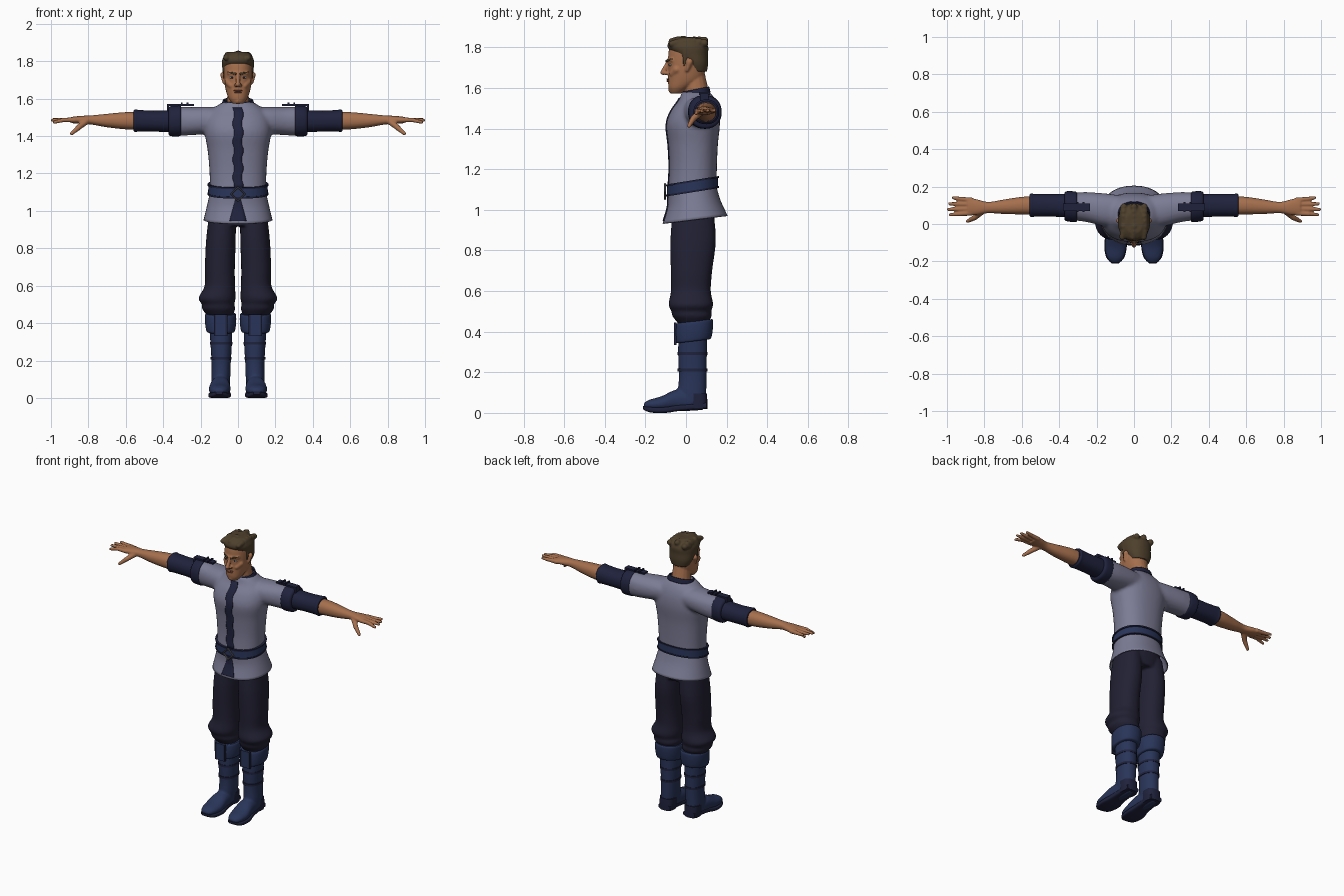
import bpy, bmesh, math, random
from mathutils import Vector, Matrix

random.seed(4)
if "Cube" in bpy.data.objects:
    bpy.data.objects.remove(bpy.data.objects["Cube"])


def material(name, r, g, b):
    mat = bpy.data.materials.new(name)
    mat.use_nodes = True
    mat.diffuse_color = (r, g, b, 1)
    mat.node_tree.nodes["Principled BSDF"].inputs["Base Color"].default_value = (r, g, b, 1)
    return mat


skin = material("tan skin", .38, .16, .075)
hair_brown = material("brown hair", .075, .05, .025)
lip_red = material("lip", .25, .085, .05)
eye_white = material("eye white", .5, .47, .42)
grey_cloth = material("grey violet cloth", .2, .2, .3)
navy = material("navy trim", .014, .016, .046)
trouser_cloth = material("dark trouser cloth", .016, .015, .034)
blue_leather = material("blue leather", .022, .035, .1)
metal = material("dull metal", .12, .12, .14)


def interpolate(rings, steps):
    """Smooth curve through the rings (Catmull-Rom)."""
    rows = []
    for i in range(len(rings) - 1):
        p0, p1 = rings[max(i - 1, 0)], rings[i]
        p2, p3 = rings[i + 1], rings[min(i + 2, len(rings) - 1)]
        for k in range(steps):
            t = k / steps
            rows.append([b + t * ((c - a) / 2 + t * ((2 * a - 5 * b + 4 * c - d) / 2
                         + t * (3 * b - a - 3 * c + d) / 2))
                         for a, b, c, d in zip(p0, p1, p2, p3)])
    return rows + [rings[-1]]


def loft(bm, axis, rings, steps=4, power=2.2, side=1, tilt=0, cap=True, seg=36):
    """Skin oval rings (position, centre u, centre v, radius u, radius v) along an axis."""
    loops = []
    for t, u, v, ru, rv in interpolate(rings, steps):
        loop = []
        for i in range(seg):
            a = math.tau * i / seg
            c, s = math.cos(a), math.sin(a)
            pu = u + ru * math.copysign(abs(c) ** (2 / power), c)
            pv = v + rv * math.copysign(abs(s) ** (2 / power), s)
            x, y, z = {"x": (t, pu, pv), "y": (pu, t, pv), "z": (pu, pv, t)}[axis]
            loop.append(bm.verts.new((x * side, y, z + tilt * (y - .03))))
        loops.append(loop)
    for low, high in zip(loops, loops[1:]):
        for i in range(seg):
            j = (i + 1) % seg
            bm.faces.new((low[i], low[j], high[j], high[i]))
    if cap:
        bm.faces.new(loops[0])
        bm.faces.new(loops[-1])


def capsule(bm, a, b, r1, r2, side=1):
    a, b = (Vector((p[0] * side, p[1], p[2])) for p in (a, b))
    turn = (b - a).to_track_quat("Z", "Y")
    for v in bmesh.ops.create_uvsphere(bm, u_segments=16, v_segments=10, radius=1)["verts"]:
        v.co = b + turn @ (v.co * r2) if v.co.z > .01 else a + turn @ (v.co * r1)


def blob(bm, centre, size):
    bmesh.ops.create_uvsphere(bm, u_segments=16, v_segments=10, radius=1,
                              matrix=Matrix.Translation(centre) @ Matrix.Diagonal((*size, 1)))


def box(bm, centre, size):
    bmesh.ops.create_cube(bm, size=1, matrix=Matrix.Translation(centre) @ Matrix.Diagonal((*size, 1)))


def part(name, bm, mat, mirror=False, voxel=0, smooth=4, shell=0):
    """Turn a bmesh into an object; voxel blends overlapping volumes into one skin."""
    bmesh.ops.recalc_face_normals(bm, faces=bm.faces)
    mesh = bpy.data.meshes.new(name)
    bm.to_mesh(mesh)
    bm.free()
    mesh.materials.append(mat)
    obj = bpy.data.objects.new(name, mesh)
    bpy.context.collection.objects.link(obj)
    bpy.ops.object.select_all(action="DESELECT")
    obj.select_set(True)
    bpy.context.view_layer.objects.active = obj
    bpy.ops.object.shade_smooth_by_angle(angle=math.radians(40))
    if shell:
        mod = obj.modifiers.new("Shell", "SOLIDIFY")
        mod.thickness = shell
    if mirror:
        obj.modifiers.new("Mirror", "MIRROR").use_mirror_merge = False
    if voxel:
        mod = obj.modifiers.new("Blend", "REMESH")
        mod.mode, mod.voxel_size, mod.use_smooth_shade = "VOXEL", voxel, True
        mod = obj.modifiers.new("Soften", "SMOOTH")
        mod.factor, mod.iterations = .5, smooth
    return obj


def lofted(name, mat, axis, rings, mirror=False, shell=0, **options):
    bm = bmesh.new()
    loft(bm, axis, rings, cap=not shell, **options)
    return part(name, bm, mat, mirror, shell=shell)


def strip(name, target, mat, z0, z1, w0, w1, wobble=0):
    """Thin vertical band laid on the front of another part."""
    bm = bmesh.new()
    rows = []
    for i in range(19):
        t = i / 18
        w, shift = w0 + (w1 - w0) * t, wobble * (-1) ** (i // 2)
        rows.append([bm.verts.new((w * k / 2 + shift, -.3, z0 + (z1 - z0) * t)) for k in range(-2, 3)])
    for low, high in zip(rows, rows[1:]):
        for k in range(4):
            bm.faces.new((low[k], low[k + 1], high[k + 1], high[k]))
    obj = part(name, bm, mat)
    wrap = obj.modifiers.new("Lay on", "SHRINKWRAP")
    wrap.target, wrap.wrap_method, wrap.use_project_y = target, "PROJECT", True
    mod = obj.modifiers.new("Thickness", "SOLIDIFY")
    mod.thickness, mod.offset = .0098, 0


# Tunic: torso and short sleeves blended together, flared skirt below
bm = bmesh.new()
loft(bm, "z", [(1.08, 0, .03, .15, .12), (1.2, 0, .035, .152, .117), (1.32, 0, .035, .162, .122),
               (1.42, 0, .035, .178, .132), (1.49, 0, .045, .17, .117), (1.54, 0, .055, .14, .09),
               (1.58, 0, .048, .086, .07)], power=2.3)
for side in (1, -1):
    loft(bm, "x", [(.05, .07, 1.49, .08, .06), (.15, .075, 1.485, .088, .072),
                   (.25, .09, 1.48, .08, .075), (.34, .095, 1.48, .073, .08)], side=side)
tunic = part("tunic_body", bm, grey_cloth, voxel=.01, smooth=6)
skirt = lofted("tunic_skirt", grey_cloth, "z", [(1.1, 0, .03, .15, .12), (1.03, 0, .04, .165, .13),
               (.95, 0, .045, .184, .16)], shell=.006, tilt=.12, seg=48)
strip("tunic_placket", tunic, navy, 1.12, 1.55, .024, .024, .004)
strip("skirt_opening", skirt, navy, .945, 1.07, .045, .012)
lofted("collar", navy, "z", [(1.56, 0, .048, .09, .073), (1.59, 0, .048, .08, .066)],
       shell=.008, tilt=.2)

# Belt with darker rims and a diamond buckle
lofted("belt", blue_leather, "z", [(1.09, 0, .032, .16, .127), (1.14, 0, .032, .158, .125)], tilt=.16, steps=1)
for name, z in (("belt_lower_rim", 1.086), ("belt_upper_rim", 1.136)):
    lofted(name, navy, "z", [(z, 0, .032, .163, .13), (z + .009, 0, .032, .163, .13)], tilt=.16, steps=1)
bpy.ops.mesh.primitive_torus_add(major_segments=4, minor_segments=6, major_radius=.036, minor_radius=.006,
                                 location=(0, -.104, 1.09), rotation=(math.pi / 2, 0, 0))
buckle = bpy.context.object
buckle.name = "belt_buckle"
buckle.data.materials.append(metal)

# Sleeves: rolled cuff, lower sleeve and shoulder strap
lofted("rolled_cuffs", navy, "x", [(.305, .092, 1.482, .076, .078), (.315, .092, 1.482, .082, .083),
       (.36, .095, 1.48, .08, .08), (.372, .095, 1.48, .07, .07)], mirror=True)
lofted("lower_sleeves", navy, "x", [(.34, .097, 1.48, .062, .06), (.45, .1, 1.48, .06, .056),
       (.53, .1, 1.482, .061, .058), (.55, .1, 1.482, .063, .061), (.56, .1, 1.482, .055, .053)], mirror=True)
bm = bmesh.new()
box(bm, (.305, .09, 1.567), (.14, .04, .01))
box(bm, (.374, .09, 1.55), (.012, .04, .044))
for x in (.27, .3):
    box(bm, (x, .09, 1.572), (.009, .054, .014))
part("shoulder_straps", bm, navy, mirror=True)

# Forearms and hands
bm = bmesh.new()
loft(bm, "x", [(.5, .1, 1.48, .05, .048), (.6, .098, 1.482, .047, .046), (.7, .092, 1.483, .038, .036),
               (.78, .088, 1.486, .03, .025), (.84, .09, 1.487, .042, .021), (.89, .094, 1.486, .047, .017)])
for y0, y1, reach, z in ((.058, .05, .982, 1.474), (.081, .078, .992, 1.485),
                         (.105, .108, .986, 1.489), (.128, .14, .966, 1.49)):
    middle = (.93, (y0 + y1) / 2, 1.487)
    capsule(bm, (.87, y0, 1.486), middle, .014, .012)
    capsule(bm, middle, (reach, y1, z), .012, .009)
capsule(bm, (.81, .07, 1.48), (.85, .035, 1.448), .018, .015)
capsule(bm, (.85, .035, 1.448), (.89, .015, 1.413), .015, .01)
part("forearms_and_hands", bm, skin, mirror=True, voxel=.005, smooth=3)

# Head, neck, nose, brow, cheeks and ears
bm = bmesh.new()
loft(bm, "z", [(1.573, 0, -.05, .028, .026), (1.6, 0, -.034, .049, .052), (1.64, 0, -.004, .064, .084),
               (1.69, 0, .004, .073, .091), (1.75, 0, .01, .077, .098), (1.8, 0, .01, .073, .09),
               (1.84, 0, .01, .05, .06)])
capsule(bm, (0, .06, 1.52), (0, .04, 1.66), .066, .055)
capsule(bm, (0, -.088, 1.728), (0, -.113, 1.677), .009, .014)
capsule(bm, (0, -.06, 1.592), (0, -.066, 1.59), .02, .02)
for side in (1, -1):
    capsule(bm, (.048, -.066, 1.738), (.01, -.086, 1.734), .011, .011, side)
    capsule(bm, (.05, -.045, 1.69), (.036, -.066, 1.67), .022, .016, side)
    capsule(bm, (.01, -.1, 1.672), (.014, -.096, 1.672), .009, .008, side)
    capsule(bm, (.079, .018, 1.728), (.074, .004, 1.688), .016, .01, side)
part("head", bm, skin, voxel=.005, smooth=3)
bm = bmesh.new()
blob(bm, (0, -.086, 1.643), (.024, .011, .004))
blob(bm, (0, -.086, 1.634), (.02, .011, .005))
part("lips", bm, lip_red)
for name, mat, y, size in (("eyes", eye_white, -.077, (.014, .007, .006)),
                           ("irises", navy, -.081, (.006, .005, .006))):
    bm = bmesh.new()
    blob(bm, (.032, y, 1.713), size)
    part(name, bm, mat, mirror=True)
bm = bmesh.new()
capsule(bm, (.053, -.069, 1.742), (.014, -.096, 1.733), .004, .006)
part("eyebrows", bm, hair_brown, mirror=True)

# Hair: sloping cap, sideburns and swept-back tufts
bm = bmesh.new()
loft(bm, "z", [(1.68, 0, .055, .06, .048), (1.72, 0, .046, .077, .063), (1.765, 0, .024, .084, .084),
               (1.8, 0, .01, .086, .1), (1.83, 0, .006, .073, .088), (1.85, 0, .005, .045, .055)])
for side in (1, -1):
    capsule(bm, (.074, -.005, 1.78), (.073, -.008, 1.712), .012, .007, side)
for i in range(18):
    x, y = -.055 + .055 * (i % 3), -.07 + .026 * (i // 3)
    z = 1.838 - 3 * x * x - 2 * max(y, 0) ** 2 + random.uniform(-.006, .003)
    capsule(bm, (x + random.uniform(-.01, .01), y, z - .006), (x, y + .03, z), .016, .02)
part("hair", bm, hair_brown, voxel=.006, smooth=2)

# Trousers gathered below the knee
bm = bmesh.new()
loft(bm, "z", [(.92, 0, .035, .145, .1), (1, 0, .035, .15, .11), (1.09, 0, .03, .14, .11)])
for side in (1, -1):
    loft(bm, "z", [(1, .082, .035, .07, .1), (.85, .091, .035, .079, .112), (.7, .097, .027, .08, .102),
                   (.6, .097, .024, .081, .098), (.535, .112, .024, .099, .11), (.5, .106, .026, .086, .098),
                   (.475, .103, .03, .088, .096), (.43, .095, .035, .06, .065)], side=side)
part("trousers", bm, trouser_cloth, voxel=.008)

# Boots: shaft and foot, folded cuffs, straps, tongue, sole and heel
bm = bmesh.new()
loft(bm, "z", [(.44, .094, .035, .065, .07), (.3, .09, .032, .058, .071), (.18, .09, .033, .051, .068),
               (.1, .092, .03, .05, .07), (.05, .094, .035, .045, .064)])
loft(bm, "y", [(-.208, .1, .036, .02, .012), (-.18, .1, .04, .045, .025), (-.12, .098, .046, .058, .036),
               (-.05, .095, .062, .052, .052), (.02, .093, .06, .046, .05), (.09, .092, .06, .035, .045)])
part("boots", bm, blue_leather, mirror=True, voxel=.007)
lofted("boot_cuffs", blue_leather, "z", [(.45, .093, .04, .078, .088), (.44, .093, .04, .083, .094),
       (.4, .093, .038, .083, .094), (.36, .093, .036, .077, .089), (.352, .093, .036, .07, .08)],
       mirror=True, tilt=.12)
bm = bmesh.new()
for z, rx in ((.285, .06), (.205, .056)):
    loft(bm, "z", [(z, .09, .032, rx, .073), (z + .014, .09, .032, rx, .073)], steps=1)
for x in (.062, .124):
    box(bm, (x, -.054, .39), (.01, .012, .11))
part("boot_straps", bm, navy, mirror=True)
bm = bmesh.new()
box(bm, (.093, -.054, .39), (.054, .01, .11))
part("boot_tongues", bm, blue_leather, mirror=True)
lofted("soles", navy, "y", [(-.212, .1, .026, .018, .008), (-.175, .1, .016, .05, .014),
       (-.1, .098, .015, .061, .015), (-.03, .095, .026, .049, .016), (.1, .092, .036, .043, .016)],
       mirror=True, power=4)
lofted("heels", navy, "z", [(.018, .092, .058, .046, .047), (.06, .092, .055, .049, .05),
       (.095, .092, .05, .05, .053)], mirror=True, power=2.6)
